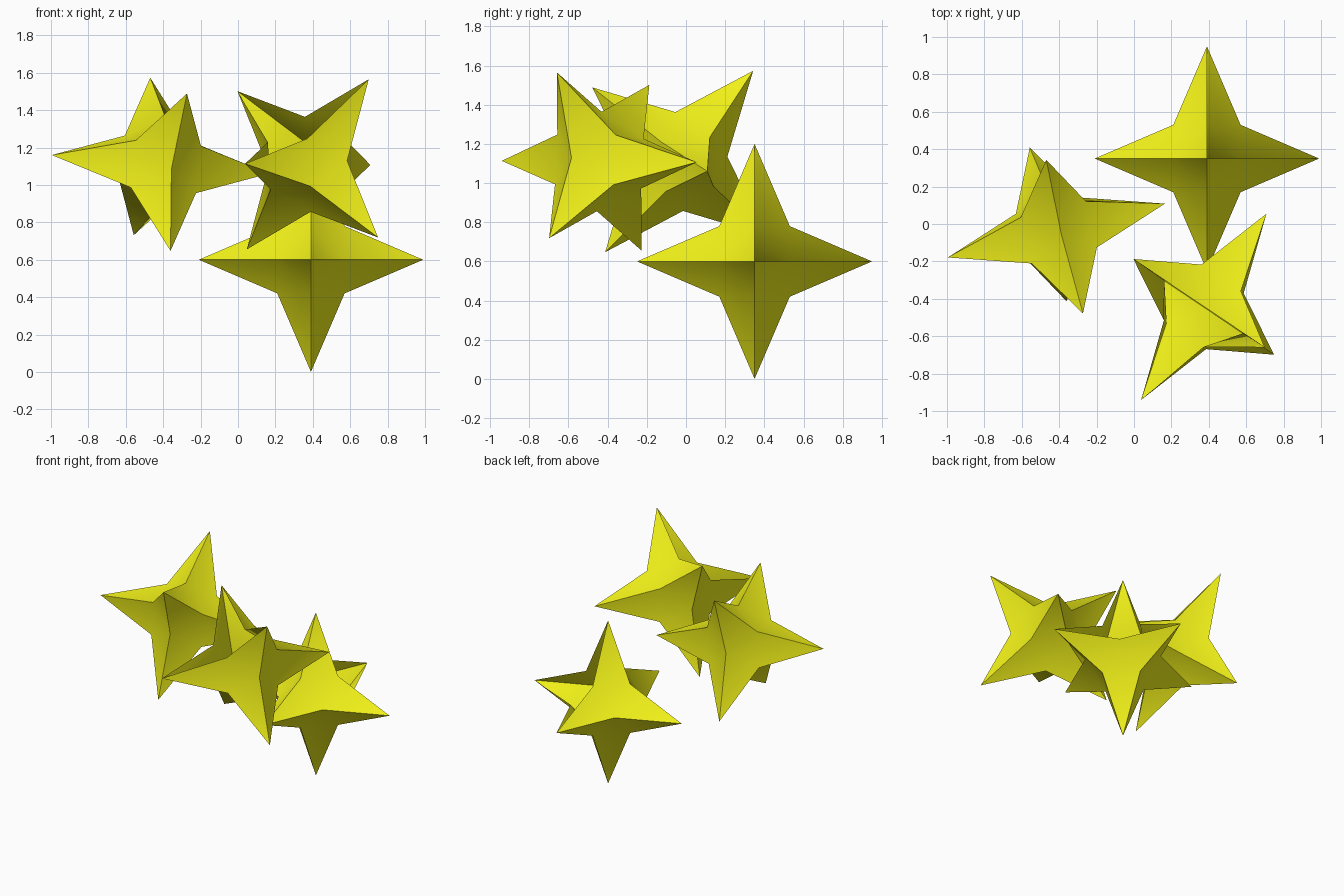
import bpy, bmesh, math
from itertools import product
from mathutils import Vector, Matrix

if "Cube" in bpy.data.objects:
    bpy.data.objects.remove(bpy.data.objects["Cube"])

R = 0.6      # length of each spike
K = 0.3      # position of the valley vertices along the tips

mat = bpy.data.materials.new("yellow")
mat.diffuse_color = (0.9, 0.9, 0.01, 1)
mat.use_nodes = True
mat.node_tree.nodes["Principled BSDF"].inputs["Base Color"].default_value = mat.diffuse_color


def star(name, centre, a, b, open_octant=None):
    """Six-spiked star: cuboctahedron core with a spike on each square side."""
    a = Vector(a).normalized()
    b = Vector(b)
    b = (b - a * b.dot(a)).normalized()
    c = a.cross(b)
    axes = (a * R, b * R, c * R)
    bm = bmesh.new()
    for s in product((1, -1), repeat=3):
        if s == open_octant:
            continue
        tips = [axes[i] * s[i] for i in range(3)]
        mids = [(tips[i] + tips[(i + 1) % 3]) * K for i in range(3)]
        faces = [mids] + [[tips[i], mids[i], mids[i - 1]] for i in range(3)]
        for f in faces:
            if s[0] * s[1] * s[2] < 0:
                f = f[::-1]
            bm.faces.new([bm.verts.new(p) for p in f])
    bmesh.ops.remove_doubles(bm, verts=bm.verts[:], dist=1e-4)
    me = bpy.data.meshes.new(name)
    bm.to_mesh(me)
    bm.free()
    ob = bpy.data.objects.new(name, me)
    ob.location = centre
    bpy.context.collection.objects.link(ob)
    me.materials.append(mat)
    bpy.ops.object.select_all(action='DESELECT')
    ob.select_set(True)
    bpy.context.view_layer.objects.active = ob
    bpy.ops.object.shade_smooth_by_angle(angle=math.radians(30))


# lower upright star, with one open octant
star("lower_star", (0.39, 0.35, 0.60), (1, 0, 0), (0, 1, 0), (1, 1, 1))

# upper right star; third axis is a x b, pointing down
star("right_star", (0.373, -0.443, 1.11), (-0.375, 0.255, 0.39), (0.335, 0.505, 0), (1, -1, -1))

# upper left star
star("left_star", (-0.415, -0.035, 1.11), (-0.585, -0.145, 0.05), (-0.055, 0.375, 0.46))
